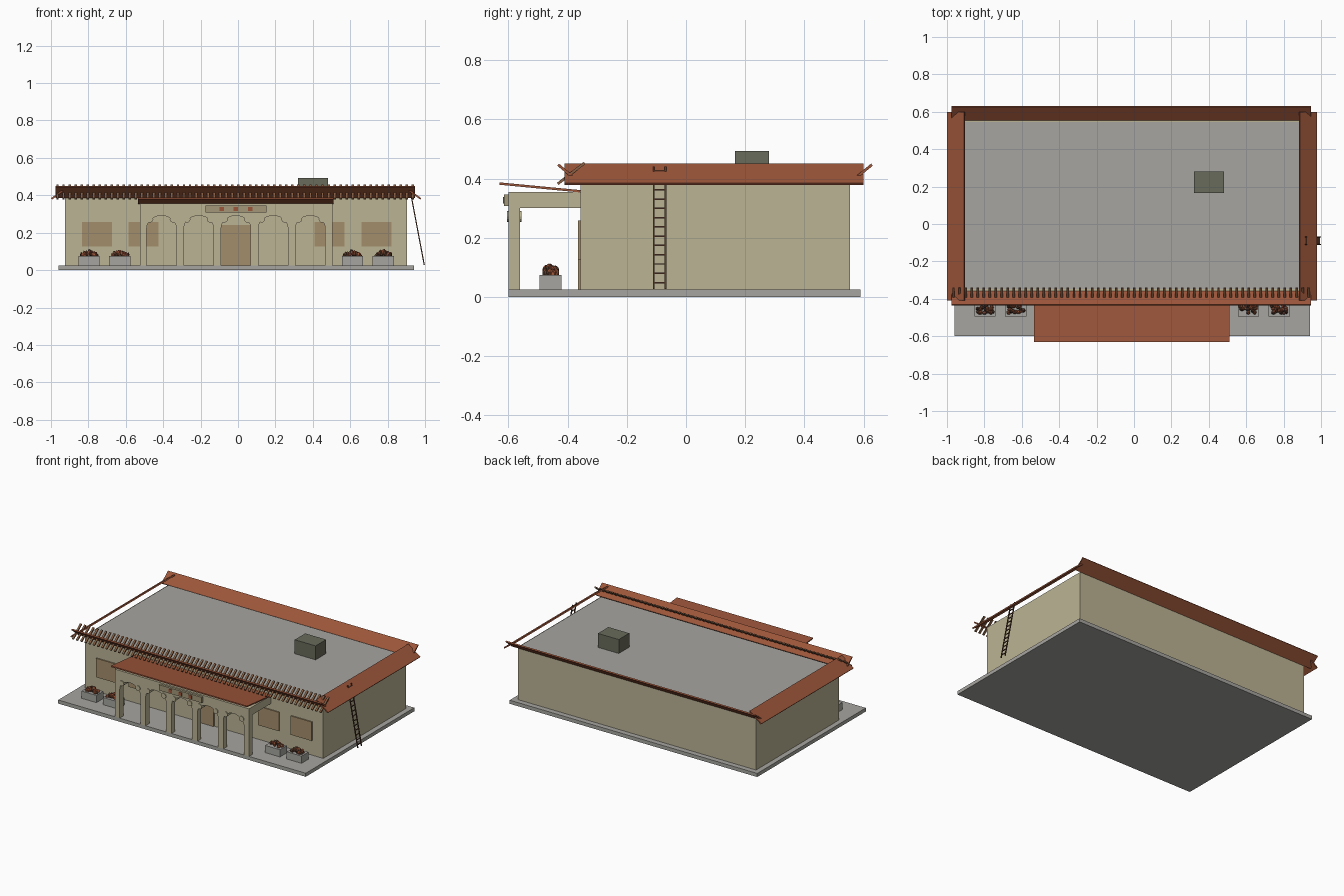
import bpy, bmesh, math, random
from mathutils import Vector, Matrix

if "Cube" in bpy.data.objects:
    bpy.data.objects.remove(bpy.data.objects["Cube"])

random.seed(4)


def mat(name, r, g, b):
    m = bpy.data.materials.new(name)
    m.diffuse_color = (r, g, b, 1)
    m.use_nodes = True
    m.node_tree.nodes["Principled BSDF"].inputs["Base Color"].default_value = m.diffuse_color
    return m


STUCCO = mat("stucco", 0.50, 0.455, 0.30)
CONCRETE = mat("concrete", 0.38, 0.375, 0.35)
TILE = mat("terracotta", 0.33, 0.092, 0.042)
RAFTER = mat("rafter wood", 0.25, 0.12, 0.06)
DARK = mat("dark wood", 0.10, 0.045, 0.025)
PANEL = mat("window tan", 0.37, 0.27, 0.145)
UNIT = mat("grey green", 0.14, 0.145, 0.105)
TRIM = mat("trim", 0.36, 0.31, 0.19)


def finish(name, bm, material):
    bmesh.ops.recalc_face_normals(bm, faces=bm.faces)
    me = bpy.data.meshes.new(name)
    bm.to_mesh(me)
    bm.free()
    me.materials.append(material)
    ob = bpy.data.objects.new(name, me)
    bpy.context.collection.objects.link(ob)
    return ob


def add_box(bm, x0, x1, y0, y1, z0, z1):
    m = Matrix.Translation(((x0 + x1) / 2, (y0 + y1) / 2, (z0 + z1) / 2))
    bmesh.ops.create_cube(bm, size=1, matrix=m @ Matrix.Diagonal((x1 - x0, y1 - y0, z1 - z0, 1)))


def box(name, material, *b):
    bm = bmesh.new()
    add_box(bm, *b)
    return finish(name, bm, material)


def add_bar(bm, a, b, along, width, thick):
    """Box from a to b, `width` wide in direction `along`, `thick` across."""
    a, b, u = Vector(a), Vector(b), Vector(along).normalized()
    d = b - a
    w = d.normalized().cross(u)
    rot = Matrix((d, u * width, w * thick)).transposed().to_4x4()
    bmesh.ops.create_cube(bm, size=1, matrix=Matrix.Translation((a + b) / 2) @ rot)


def bar(name, material, *args):
    bm = bmesh.new()
    add_bar(bm, *args)
    return finish(name, bm, material)


# Ground slab, main block, roof deck and roof unit
box("base_slab", CONCRETE, -0.96, 0.94, -0.60, 0.59, 0, 0.025)
box("main_walls", STUCCO, -0.925, 0.904, -0.357, 0.553, 0.025, 0.39)
box("roof_deck", CONCRETE, -0.915, 0.894, -0.347, 0.545, 0.388, 0.396)
box("roof_unit", UNIT, 0.32, 0.48, 0.165, 0.28, 0.39, 0.493)

# Tilted eave slabs: sides slope down outward, front and back slope up outward
X, Y = (1, 0, 0), (0, 1, 0)
bar("left_eave", TILE, (-0.997, 0.095, 0.381), (-0.907, 0.095, 0.447), Y, 1.01, 0.009)
bar("right_eave", TILE, (0.977, 0.095, 0.381), (0.885, 0.095, 0.447), Y, 1.01, 0.009)
bar("front_eave", TILE, (-0.015, -0.432, 0.447), (-0.015, -0.362, 0.388), X, 1.92, 0.009)
bar("back_eave", TILE, (-0.015, 0.628, 0.447), (-0.015, 0.556, 0.388), X, 1.92, 0.009)

# Row of rafters crossing the front eave
bm = bmesh.new()
for i in range(60):
    x = -0.965 + i * 1.9 / 59
    add_bar(bm, (x, -0.433, 0.382), (x, -0.342, 0.453), X, 0.013, 0.009)
finish("front_rafters", bm, RAFTER)

# Porch roof, rising outward
bar("porch_roof", TILE, (-0.0125, -0.63, 0.383), (-0.0125, -0.357, 0.357), X, 1.045, 0.008)

# Arcade: one comb-shaped profile with five arched openings
centres = [-0.409 + 0.199 * i for i in range(5)]
outline = [(-0.525, 0.025)]
for c in centres:
    outline.append((c - 0.079, 0.025))
    for k in range(13):
        t = math.pi * (1 - k / 12)
        outline.append((c + 0.079 * math.cos(t), 0.225 + 0.066 * math.sin(t)))
    outline.append((c + 0.079, 0.025))
outline += [(0.505, 0.025), (0.505, 0.355), (-0.525, 0.355)]
bm = bmesh.new()
face = bm.faces.new([bm.verts.new((x, -0.60, z)) for x, z in outline])
ext = bmesh.ops.extrude_face_region(bm, geom=[face])
bmesh.ops.translate(bm, vec=(0, 0.04, 0), verts=[v for v in ext["geom"] if isinstance(v, bmesh.types.BMVert)])
bmesh.ops.triangulate(bm, faces=[f for f in bm.faces if len(f.verts) > 4])
finish("porch_arcade", bm, STUCCO)

# Scroll corbels in the arch corners
bm = bmesh.new()
for c in centres:
    for s in (-1, 1):
        m = Matrix.Translation((c + s * 0.062, -0.58, 0.272)) @ Matrix.Rotation(math.pi / 2, 4, 'X')
        bmesh.ops.create_cone(bm, cap_ends=True, segments=12, radius1=0.018, radius2=0.018,
                              depth=0.05, matrix=m)
finish("arch_scrolls", bm, STUCCO)

# Porch side beams
for side, x in (("left", -0.525), ("right", 0.467)):
    box(side + "_porch_beam", STUCCO, x, x + 0.038, -0.60, -0.357, 0.30, 0.355)

# Plaque over the arches with three small tiles
box("plaque", TRIM, -0.175, 0.152, -0.615, -0.60, 0.307, 0.346)
bm = bmesh.new()
for x in (-0.087, -0.012, 0.065):
    add_box(bm, x - 0.012, x + 0.012, -0.618, -0.615, 0.315, 0.338)
finish("plaque_tiles", bm, TILE)

# Door and windows as thin plates
box("door", PANEL, -0.09, 0.068, -0.365, -0.357, 0.025, 0.24)
for i, x in enumerate((-0.835, -0.585, 0.41, 0.66)):
    box(f"window_{i + 1}", PANEL, x, x + 0.16, -0.365, -0.357, 0.127, 0.258)

# Planters with clusters of spiky foliage
for i, x in enumerate((-0.797, -0.633, 0.612, 0.777)):
    box(f"planter_{i + 1}", CONCRETE, x - 0.057, x + 0.057, -0.495, -0.42, 0.025, 0.075)
    for name, material, n in (("red", TILE, 16), ("dark", DARK, 8)):
        bm = bmesh.new()
        for k in range(n):
            dx, dy = random.uniform(-0.042, 0.042), random.uniform(-0.02, 0.02)
            h = 0.108 - abs(dx) * 0.45 - abs(dy) * 0.4
            m = Matrix.Translation((x + dx, -0.458 + dy, h - 0.01)) @ Matrix.Rotation(
                random.uniform(-0.5, 0.5), 4, 'Y') @ Matrix.Diagonal((0.011, 0.011, 0.018, 1))
            bmesh.ops.create_icosphere(bm, subdivisions=1, radius=1, matrix=m)
        finish(f"plant_{i + 1}_{name}", bm, material)

# Ladder leaning on the right wall
foot, top = Vector((0.996, 0, 0.027)), Vector((0.918, 0, 0.44))
bm = bmesh.new()
for y in (-0.109, -0.069):
    add_bar(bm, foot + Vector((0, y, 0)), top + Vector((0, y, 0)), Y, 0.006, 0.006)
for k in range(13):
    p = foot.lerp(top, (k + 0.7) / 13.2)
    add_bar(bm, p + Vector((0, -0.109, 0)), p + Vector((0, -0.069, 0)), X, 0.005, 0.005)
finish("ladder", bm, DARK)
